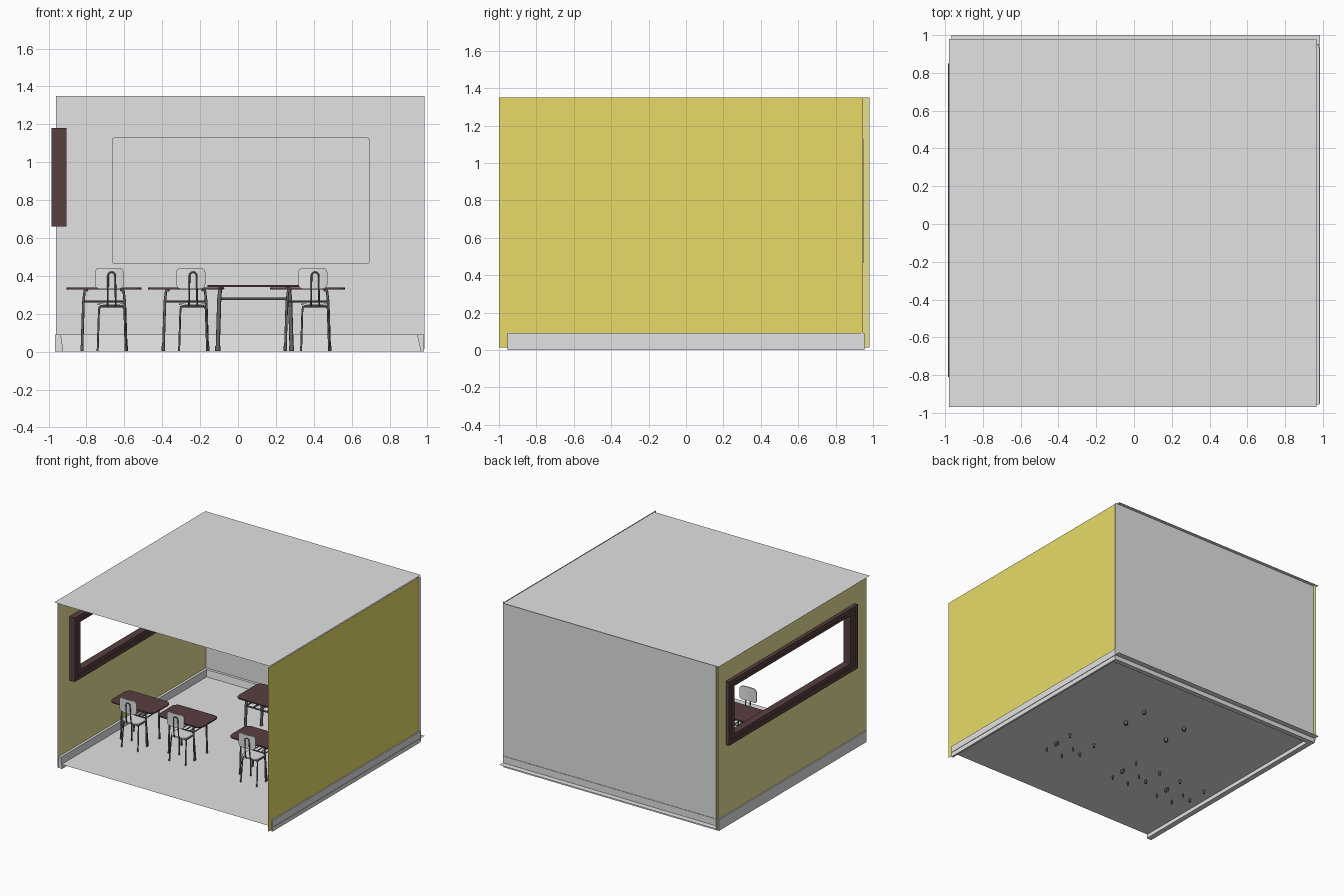
import bpy, bmesh, math
from mathutils import Matrix, Vector

if "Cube" in bpy.data.objects:
    bpy.data.objects.remove(bpy.data.objects["Cube"])


def material(name, r, g, b):
    m = bpy.data.materials.new(name)
    m.diffuse_color = (r, g, b, 1)
    m.use_nodes = True
    m.node_tree.nodes["Principled BSDF"].inputs["Base Color"].default_value = m.diffuse_color
    return m


GREY = material("light grey", 0.76, 0.76, 0.76)
YELLOW = material("yellow", 0.89, 0.78, 0.155)
PALE = material("pale yellow", 0.93, 0.86, 0.34)
BROWN = material("dark brown", 0.10, 0.05, 0.052)
METAL = material("dark metal", 0.13, 0.14, 0.135)


def finish(bm, name, mat, smooth=False):
    bmesh.ops.recalc_face_normals(bm, faces=bm.faces)
    me = bpy.data.meshes.new(name)
    bm.to_mesh(me)
    bm.free()
    me.materials.append(mat)
    ob = bpy.data.objects.new(name, me)
    bpy.context.collection.objects.link(ob)
    if smooth:
        bpy.ops.object.select_all(action='DESELECT')
        ob.select_set(True)
        bpy.context.view_layer.objects.active = ob
        bpy.ops.object.shade_smooth_by_angle(angle=math.radians(40))
    return ob


def sheet(name, pts, mat):
    bm = bmesh.new()
    bm.faces.new([bm.verts.new(p) for p in pts])
    return finish(bm, name, mat)


def prism(name, profile, offset, mat):
    """Extrude a closed 3D profile along an offset."""
    bm = bmesh.new()
    f = bm.faces.new([bm.verts.new(p) for p in profile])
    r = bmesh.ops.extrude_face_region(bm, geom=[f])
    bmesh.ops.translate(bm, vec=offset, verts=[v for v in r["geom"] if isinstance(v, bmesh.types.BMVert)])
    return finish(bm, name, mat)


def ring(name, x, outer, inner, depth, mat):
    """Rectangular ring facing x; outer and inner are (y0, y1, z0, z1)."""
    bm = bmesh.new()
    loops = [[bm.verts.new((x, y, z)) for y, z in ((a, c), (b, c), (b, d), (a, d))]
             for a, b, c, d in (outer, inner)]
    o, i = loops
    for k in range(4):
        n = (k + 1) % 4
        bm.faces.new((o[k], o[n], i[n], i[k]))
    if depth:
        r = bmesh.ops.extrude_face_region(bm, geom=bm.faces[:])
        bmesh.ops.translate(bm, vec=(depth, 0, 0),
                            verts=[v for v in r["geom"] if isinstance(v, bmesh.types.BMVert)])
    return finish(bm, name, mat)


def plate(name, centre, w, d, t, radius, mat, upright=False, bow=0.0):
    """Round-cornered slab, lying flat or standing up facing y, optionally bowed."""
    pts = []
    for k, (sx, sy) in enumerate(((1, 1), (-1, 1), (-1, -1), (1, -1))):
        for s in range(5):
            a = math.radians(90 * k + 22.5 * s)
            pts.append((sx * (w / 2 - radius) + radius * math.cos(a),
                        sy * (d / 2 - radius) + radius * math.sin(a), -t / 2))
    bm = bmesh.new()
    f = bm.faces.new([bm.verts.new(p) for p in pts])
    r = bmesh.ops.extrude_face_region(bm, geom=[f])
    bmesh.ops.translate(bm, vec=(0, 0, t), verts=[v for v in r["geom"] if isinstance(v, bmesh.types.BMVert)])
    if bow:
        for k in range(-3, 4):
            bmesh.ops.bisect_plane(bm, geom=bm.verts[:] + bm.edges[:] + bm.faces[:],
                                   plane_co=(k * w / 8, 0, 0), plane_no=(1, 0, 0))
        for v in bm.verts:
            v.co.z += bow * (v.co.x / (w / 2)) ** 2
    if upright:
        bm.transform(Matrix.Rotation(math.pi / 2, 4, 'X'))
    bm.transform(Matrix.Translation(centre))
    return finish(bm, name, mat, smooth=True)


def tubes(name, paths, radius, mat):
    """Round bars along point lists, joined in one mesh."""
    cu = bpy.data.curves.new(name, 'CURVE')
    cu.dimensions = '3D'
    cu.bevel_depth = radius
    cu.bevel_resolution = 2
    cu.use_fill_caps = True
    for path in paths:
        sp = cu.splines.new('POLY')
        sp.points.add(len(path) - 1)
        for p, co in zip(sp.points, path):
            p.co = (*co, 1)
    cu.materials.append(mat)
    ob = bpy.data.objects.new(name, cu)
    bpy.context.collection.objects.link(ob)
    bpy.ops.object.select_all(action='DESELECT')
    ob.select_set(True)
    bpy.context.view_layer.objects.active = ob
    bpy.ops.object.convert(target='MESH')
    bpy.ops.object.shade_smooth_by_angle(angle=math.radians(50))


# Room shell: thin sheets that overlap a little at the corners
FLOOR, LOW, TOP = 0.035, 0.013, 1.35
sheet("floor", [(-.965, -.95, FLOOR), (.985, -.95, FLOOR), (.985, 1, FLOOR), (-.965, 1, FLOOR)], GREY)
sheet("ceiling", [(-.98, -.97, TOP), (.965, -.97, TOP), (.965, .979, TOP), (-.98, .979, TOP)], GREY)
sheet("back_wall", [(-.96, .95, LOW), (.985, .95, LOW), (.985, .95, TOP), (-.96, .95, TOP)], GREY)
sheet("right_wall", [(.972, -1, LOW), (.972, .945, LOW), (.972, .945, TOP), (.972, -1, TOP)], YELLOW)
ring("left_wall", -.955, (-.965, .98, LOW, TOP), (-.77, .81, .70, 1.14), 0, PALE)

# Window frame, a wide surround with a raised lip
ring("window_frame", -.975, (-.80, .84, .67, 1.17), (-.725, .765, .725, 1.115), .06, BROWN)
ring("window_frame_lip", -.985, (-.81, .85, .66, 1.18), (-.775, .815, .695, 1.145), .08, BROWN)

# Board on the back wall
plate("wall_board", (.015, .944, .797), 1.36, .665, .009, .012, GREY, upright=True)

# Skirting boards
prism("left_skirting", [(-.965, -.95, 0), (-.922, -.95, 0), (-.935, -.95, .09), (-.965, -.95, .09)],
      (0, 1.89, 0), GREY)
prism("right_skirting", [(.965, -.955, 0), (.981, -.955, 0), (.981, -.955, .09), (.945, -.955, .09)],
      (0, 1.89, 0), GREY)
prism("back_skirting", [(-.965, .915, 0), (-.965, .954, 0), (-.965, .954, .09), (-.965, .928, .09)],
      (1.945, 0, 0), GREY)


def desk(name, cx, cy, w, d, top, lx, ly, r):
    """Table with round-cornered top, splayed bent legs and a rail frame."""
    plate(name + "_top", (cx, cy, top), w, d, .009, .045, BROWN)
    zr = top - .068
    legs = [[(cx + sx * (lx - .032), cy + sy * ly, top - .006),
             (cx + sx * (lx - .014), cy + sy * ly, top - .012),
             (cx + sx * (lx - .008), cy + sy * ly, zr),
             (cx + sx * lx, cy + sy * ly, .012)] for sx in (-1, 1) for sy in (-1, 1)]
    tubes(name + "_legs", legs, r, METAL)
    tubes(name + "_feet", [[(p[3][0], p[3][1], .003), (p[3][0], p[3][1], .03)] for p in legs], r * 1.25, METAL)
    bx = lx - .008
    rails = [[(cx - bx, cy + sy * ly, zr), (cx + bx, cy + sy * ly, zr)] for sy in (-1, 1)]
    rails += [[(cx + sx * bx, cy - ly, zr), (cx + sx * bx, cy + ly, zr)] for sx in (-1, 1)]
    rails += [[(cx + k * bx / 3, cy - ly, zr), (cx + k * bx / 3, cy + ly, zr)] for k in (-2, -1, 0, 1, 2)]
    tubes(name + "_rack", rails, r * .6, METAL)


def chair(name, cx, cy):
    """Chair facing the back wall; cy is the middle of its seat."""
    plate(name + "_seat", (cx, cy, .247), .15, .14, .009, .035, GREY, bow=.004)
    plate(name + "_back", (cx - .012, cy - .082, .387), .153, .112, .008, .025, GREY, upright=True, bow=-.012)
    # inverted hoop carrying the backrest
    hoop = [(cx - .022, cy - .02, .24), (cx - .022, cy - .068, .242), (cx - .021, cy - .082, .27)]
    hoop += [(cx - .019 * math.cos(math.radians(a)), cy - .091, .40 + .02 * math.sin(math.radians(a)))
             for a in range(0, 181, 30)]
    hoop += [(cx + .021, cy - .082, .27), (cx + .022, cy - .068, .242), (cx + .022, cy - .02, .24)]
    tubes(name + "_hoop", [hoop], .0045, METAL)
    legs = []
    for sy, out in ((-.05, -.07), (.05, .065)):
        legs.append([(cx - .074, cy + out, .003), (cx - .067, cy + sy, .225), (cx - .058, cy + sy, .238),
                     (cx + .058, cy + sy, .238), (cx + .067, cy + sy, .225), (cx + .074, cy + out, .003)])
    legs += [[(cx + sx * .064, cy - .05, .236), (cx + sx * .064, cy + .05, .236)] for sx in (-1, 1)]
    tubes(name + "_legs", legs, .0055, METAL)


# Three pupil places in a row and the larger desk behind them
for i, x in enumerate((-.707, -.277, .367), 1):
    desk(f"pupil_desk_{i}", x, -.25, .395, .245, .333, .117, .082, .007)
    chair(f"chair_{i}", x + .04, -.375)
desk("teacher_desk", .088, .35, .50, .31, .347, .195, .105, .011)
